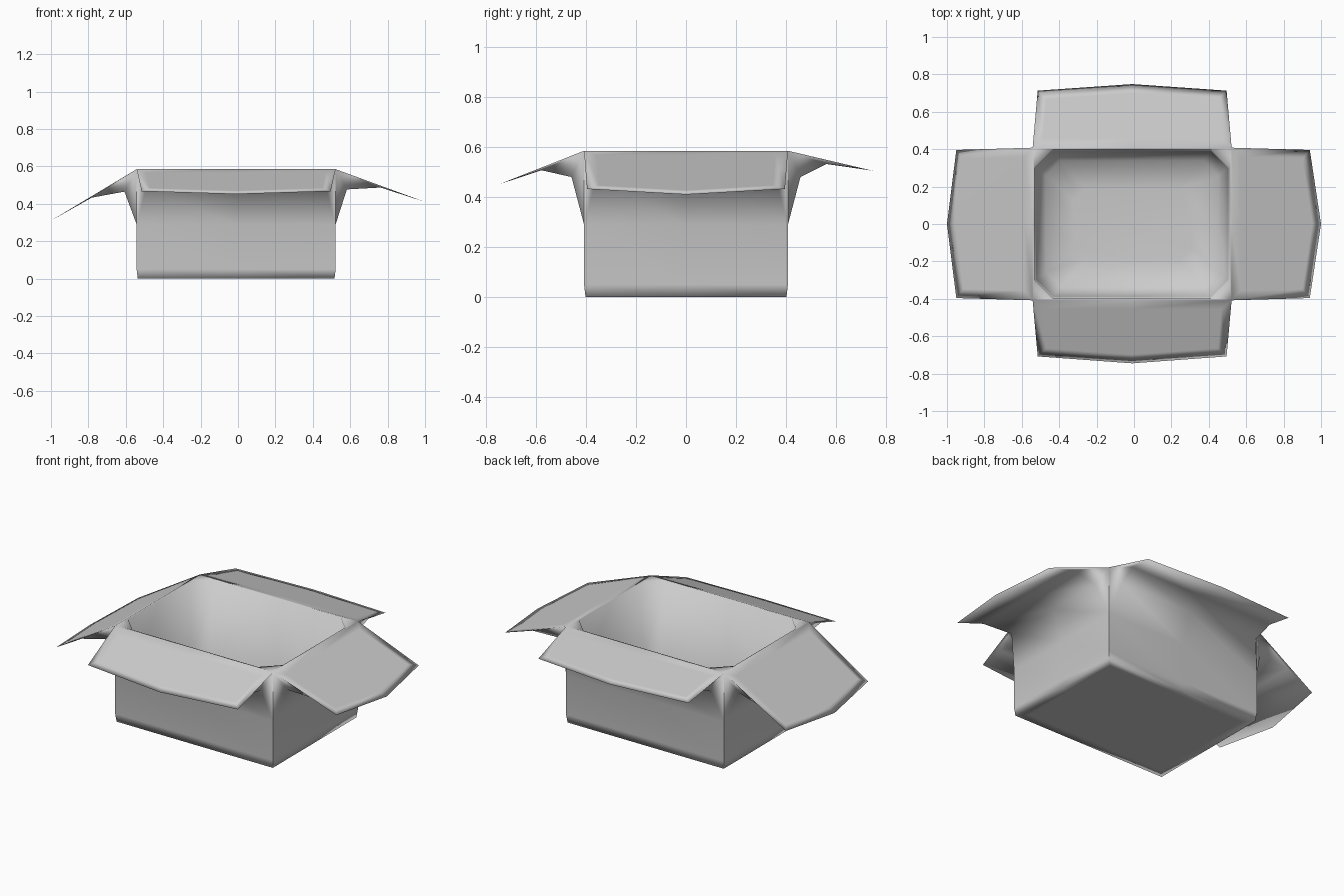
import bpy, bmesh
from mathutils import Vector

if "Cube" in bpy.data.objects:
    bpy.data.objects.remove(bpy.data.objects["Cube"])

CX, HX, HY, RIM = -0.01, 0.532, 0.408, 0.585   # box centre, half sizes, rim height
bm = bmesh.new()


def corners(inset, z, cut=0):
    """Ring with side midpoints; cut > 0 chamfers the corners. Three points per side."""
    pts = []
    for out, d, h in (((0, -1), HY, HX), ((1, 0), HX, HY), ((0, 1), HY, HX), ((-1, 0), HX, HY)):
        o = Vector((*out, 0))
        s = Vector((-o.y, o.x, 0))
        w = h - inset - cut
        for u in (-w, 0, w):
            pts.append(bm.verts.new(Vector((CX, 0, z)) + o * (d - inset) + s * u))
    return pts


def bridge(a, b):
    for i in range(len(a)):
        j = (i + 1) % len(a)
        bm.faces.new((a[i], a[j], b[j], b[i]))


# Inside of the box: chamfered corners, wall rounding softly into the floor
inner = [corners(i, z, c) for i, z, c in ((0.01, RIM, 0.10), (0.02, 0.12, 0.09),
                                          (0.07, 0.04, 0.08), (0.22, 0.025, 0.06))]
for a, b in zip(inner, inner[1:]):
    bridge(a, b)
bm.faces.new(inner[-1])

# Rim: thin strip on each side plus a small web in each corner
rim = corners(0, RIM)
for k in range(4):
    o, n = rim[3 * k:3 * k + 3], inner[0][3 * k:3 * k + 3]
    bm.faces.new((o[0], o[1], n[1], n[0]))
    bm.faces.new((o[1], o[2], n[2], n[1]))
    bm.faces.new((o[2], inner[0][(3 * k + 3) % 12], n[2]))

# Underside of the box
low, floor = corners(0.006, 0), corners(0.06, 0)
for k in range(4):
    o, n = low[3 * k:3 * k + 3], floor[3 * k:3 * k + 3]
    for i in range(2):
        bm.faces.new((o[i], o[i + 1], n[i + 1], n[i]))
bm.faces.new(floor)
tops = []


def side(out, hinge, half, wide, edge, tip, mid, knee):
    """One wall with its flap: free edge is pointed, underside flares out of the wall."""
    out = Vector((*out, 0))
    across = Vector((-out.y, out.x, 0))
    centre = Vector((CX, 0, 0)) + out * hinge

    def row(w, d, z, tip_pos=None):
        td, tz = tip_pos or (d, z)
        return [bm.verts.new(centre + across * u + out * dd + Vector((0, 0, zz)))
                for u, dd, zz in ((-w, d, z), (0, td, tz), (w, d, z))]

    rows = [row(half, 0, RIM), row(wide, *edge, tip), row(wide - 0.01, *mid),
            row(half - 0.05, *knee), row(half, 0, 0.29), row(half, 0, 0.05),
            row(half - 0.006, -0.006, 0)]
    for k, (a, b) in enumerate(zip(rows, rows[1:])):
        for i in range(2):
            f = bm.faces.new((a[i], a[i + 1], b[i + 1], b[i]))
            if k == 0:
                tops.append(f)
    # Flap ends fan out from the hinge corner
    for e in (0, 2):
        for k in (1, 2, 3):
            bm.faces.new((rows[0][e], rows[k][e], rows[k + 1][e]))


# Four walls with flaps, each drooping by its own amount
side((-1, 0), HX, HY, 0.396, (0.408, 0.338), (0.458, 0.31), (0.24, 0.433), (0.065, 0.465))
side((1, 0), HX, HY, 0.396, (0.418, 0.432), (0.478, 0.41), (0.24, 0.487), (0.06, 0.477))
side((0, -1), HY, HX, 0.505, (0.30, 0.467), (0.337, 0.452), (0.17, 0.507), (0.05, 0.48))
side((0, 1), HY, HX, 0.505, (0.305, 0.513), (0.34, 0.505), (0.155, 0.532), (0.05, 0.48))

# Weld, then add a supporting loop on each flap so the shading stays flat in the middle
bmesh.ops.remove_doubles(bm, verts=bm.verts[:], dist=0.0005)
bmesh.ops.recalc_face_normals(bm, faces=bm.faces[:])
bmesh.ops.inset_region(bm, faces=[f for f in tops if f.is_valid], thickness=0.05,
                       use_even_offset=True)

# Smooth everywhere except the vertical corners
for f in bm.faces:
    f.smooth = True
for e in bm.edges:
    a, b = e.verts
    if all(abs(v.co.x - CX) > HX - 0.008 and abs(v.co.x - CX) < HX + 0.01
           and HY - 0.008 < abs(v.co.y) < HY + 0.01 for v in (a, b)) \
            and (a.co.xy - b.co.xy).length < 0.02:
        e.smooth = False

mesh = bpy.data.meshes.new("open_box")
bm.to_mesh(mesh)
bm.free()
bpy.context.collection.objects.link(bpy.data.objects.new("open_box", mesh))
